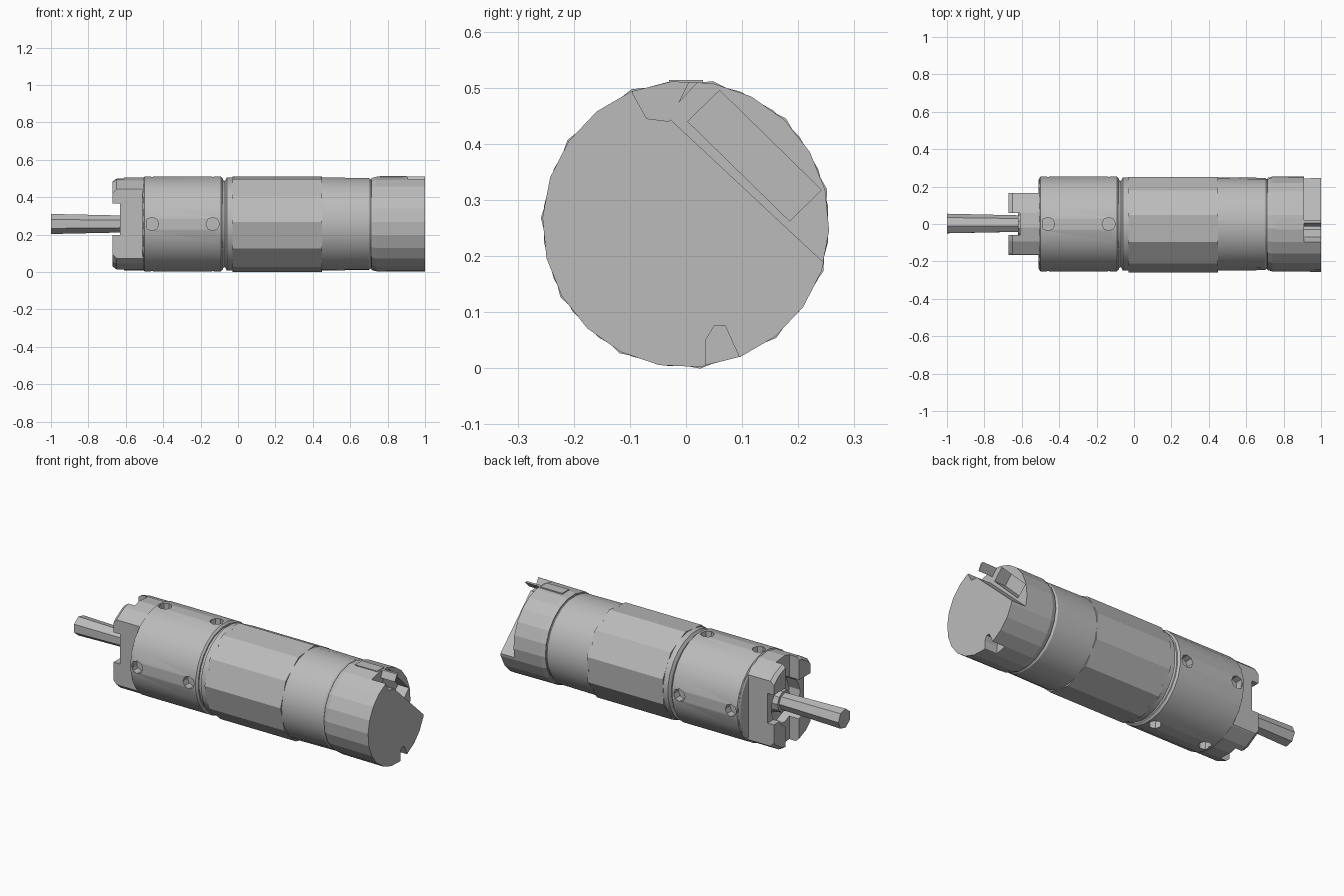
import bpy, bmesh
from math import radians, cos, sin, pi
from mathutils import Matrix, Vector

cube = bpy.data.objects.get("Cube")
if cube:
    bpy.data.objects.remove(cube, do_unlink=True)

AXIS = 0.257  # height of the motor axis

grey = bpy.data.materials.new("plain grey")
grey.use_nodes = True
COLOUR = (0.5, 0.5, 0.5, 1)
grey.diffuse_color = COLOUR
grey.node_tree.nodes["Principled BSDF"].inputs["Base Color"].default_value = COLOUR


def finish(name, bm):
    bmesh.ops.recalc_face_normals(bm, faces=bm.faces)
    mesh = bpy.data.meshes.new(name)
    bm.to_mesh(mesh)
    bm.free()
    mesh.materials.append(grey)
    ob = bpy.data.objects.new(name, mesh)
    bpy.context.collection.objects.link(ob)
    return ob


def turned(name, profile, sides, start=112):
    """Closed solid turned round the motor axis from (x, radius) pairs."""
    bm = bmesh.new()
    rings = []
    for x, r in profile:
        angles = [radians(start) + 2 * pi * i / sides for i in range(sides)]
        rings.append([bm.verts.new((x, r * cos(a), AXIS + r * sin(a))) for a in angles])
    for a, b in zip(rings, rings[1:]):
        for i in range(sides):
            j = (i + 1) % sides
            bm.faces.new((a[i], a[j], b[j], b[i]))
    bm.faces.new(rings[0])
    bm.faces.new(rings[-1])
    return finish(name, bm)


def extruded(name, outline, x0, x1):
    """Solid with a (y, z) outline, running from x0 to x1."""
    bm = bmesh.new()
    ends = [[bm.verts.new((x, y, z)) for y, z in outline] for x in (x0, x1)]
    n = len(outline)
    for i in range(n):
        j = (i + 1) % n
        bm.faces.new((ends[0][i], ends[0][j], ends[1][j], ends[1][i]))
    for end in ends:
        bm.faces.new(end)
    return finish(name, bm)


def block(name, x0, x1, y0, y1, z0, z1):
    return extruded(name, [(y0, z0), (y1, z0), (y1, z1), (y0, z1)], x0, x1)


def carve(ob, cutters):
    """Subtract the cutters, bake the result and remove the cutters."""
    for c in cutters:
        c.hide_render = True
        m = ob.modifiers.new("cut", 'BOOLEAN')
        m.operation, m.solver, m.object = 'DIFFERENCE', 'EXACT', c
    bpy.context.view_layer.update()
    graph = bpy.context.evaluated_depsgraph_get()
    mesh = bpy.data.meshes.new_from_object(ob.evaluated_get(graph))
    ob.modifiers.clear()
    ob.data = mesh
    for c in cutters:
        bpy.data.objects.remove(c, do_unlink=True)


def smooth(ob):
    bpy.ops.object.select_all(action='DESELECT')
    ob.select_set(True)
    bpy.context.view_layer.objects.active = ob
    bpy.ops.object.shade_smooth_by_angle(angle=radians(25))


# Output shaft with a flat on top
turned("shaft", [(-1.0, 0.055), (-0.55, 0.045)], 7, 51)

# End bell: narrowed at the sides, cross slots leave four posts
bell = turned("end_bell", [(-0.67, 0.235), (-0.65, 0.25), (-0.49, 0.25)], 20)
cuts = [block("side_cut", -0.8, -0.505, s * 0.165, s * 0.4, -0.1, 0.6) for s in (1, -1)]
cuts.append(block("upright_slot", -0.8, -0.61, -0.06, 0.06, -0.1, 0.6))
cuts.append(block("level_slot", -0.8, -0.63, -0.4, 0.4, AXIS - 0.06, AXIS + 0.11))
cuts.append(turned("recess", [(-0.8, 0.13), (-0.56, 0.13)], 12))
carve(bell, cuts)
turned("shaft_collar", [(-0.62, 0.06), (-0.55, 0.075)], 10)

# Gearbox housing with two rings of four screw holes
housing = turned("gear_housing", [(-0.51, 0.24), (-0.5, 0.255), (-0.09, 0.255), (-0.08, 0.245)], 24, 7.5)
holes = []
for x in (-0.46, -0.135):
    for k in range(4):
        out = Vector((0, cos(k * pi / 2), sin(k * pi / 2)))
        bm = bmesh.new()
        place = Matrix.Translation(Vector((x, 0, AXIS)) + out * 0.26)
        bmesh.ops.create_cone(bm, cap_ends=True, segments=8, radius1=0.036, radius2=0.036, depth=0.1,
                              matrix=place @ out.to_track_quat('Z', 'Y').to_matrix().to_4x4())
        holes.append(finish("screw_hole", bm))
carve(housing, holes)
smooth(housing)

# Groove between housing and sleeve, then the faceted sleeve
smooth(turned("neck_groove", [(-0.085, 0.24), (-0.07, 0.232), (-0.06, 0.25), (-0.02, 0.25)], 24))
turned("outer_sleeve", [(-0.03, 0.259), (0.45, 0.259)], 11)

# Motor can
smooth(turned("motor_can", [(0.44, 0.25), (0.70, 0.247), (0.71, 0.24), (0.725, 0.24)], 22))

# Encoder cap: corner step, connector pocket and two wire notches
cap = turned("encoder_cap", [(0.715, 0.247), (0.74, 0.254), (1.0, 0.256)], 22)
step = extruded("corner_step", [(-0.035, 0.45), (0.265, 0.17), (0.5, 0.4), (0.2, 0.7)], 0.91, 1.1)
pocket = extruded("connector_pocket", [(0.003, 0.44), (0.185, 0.262), (0.241, 0.318), (0.06, 0.495)], 0.84, 1.05)
bottom = extruded("bottom_notch", [(0.035, -0.1), (0.035, 0.05), (0.05, 0.075), (0.07, 0.075),
                                   (0.095, 0.02), (0.1, -0.1)], 0.92, 1.1)
top = extruded("top_notch", [(-0.095, 0.6), (-0.095, 0.49), (-0.07, 0.445), (-0.03, 0.44), (0.05, 0.6)], 0.91, 1.1)
carve(cap, [step, pocket, bottom, top])

# Low locating rib on top of the cap
block("cap_rib", 0.76, 0.9, -0.03, 0.03, 0.5, 0.514)
